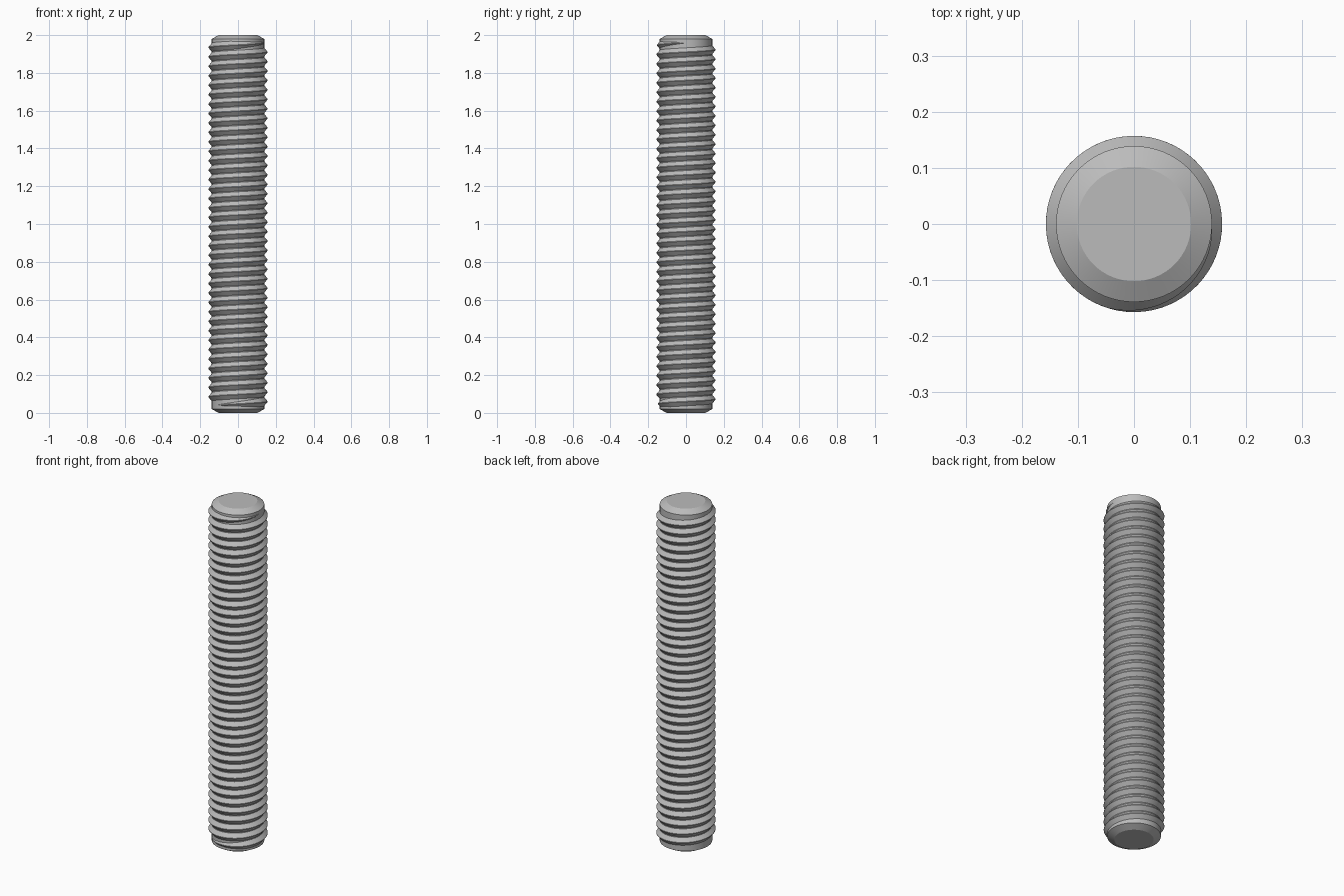
import bpy, bmesh, math

cube = bpy.data.objects.get("Cube")
if cube:
    bpy.data.objects.remove(cube)

HEIGHT, CORE, CREST, PITCH = 2.0, 0.139, 0.157, 0.05
SEGMENTS = 64

steel = bpy.data.materials.new("grey steel")
steel.use_nodes = True
steel.diffuse_color = (0.5, 0.5, 0.5, 1)
steel.node_tree.nodes["Principled BSDF"].inputs["Base Color"].default_value = (0.5, 0.5, 0.5, 1)


def make_object(name, bm, angle):
    bmesh.ops.recalc_face_normals(bm, faces=bm.faces)
    mesh = bpy.data.meshes.new(name)
    bm.to_mesh(mesh)
    bm.free()
    mesh.materials.append(steel)
    ob = bpy.data.objects.new(name, mesh)
    bpy.context.collection.objects.link(ob)
    bpy.ops.object.select_all(action="DESELECT")
    ob.select_set(True)
    bpy.context.view_layer.objects.active = ob
    bpy.ops.object.shade_smooth_by_angle(angle=math.radians(angle))
    return ob


def ring_point(radius, angle, z):
    return (radius * math.cos(angle), radius * math.sin(angle), z)


# Core rod with a shallow chamfer at both ends
bm = bmesh.new()
profile = [(0.102, 0), (CORE, 0.02), (CORE, HEIGHT - 0.02), (0.102, HEIGHT)]
rings = [[bm.verts.new(ring_point(r, math.tau * i / SEGMENTS, z)) for i in range(SEGMENTS)]
         for r, z in profile]
for low, high in zip(rings, rings[1:]):
    for i in range(SEGMENTS):
        j = (i + 1) % SEGMENTS
        bm.faces.new((low[i], low[j], high[j], high[i]))
bm.faces.new(rings[0])
bm.faces.new(rings[-1])
make_object("core_rod", bm, 25)

# Right-handed thread ridge that fades into the core at both ends
bm = bmesh.new()
z_start, z_end = 0.04, HEIGHT - 0.04
turns = (z_end - z_start) / PITCH
steps = round(turns * SEGMENTS)
fade = 0.3
sections = []
for s in range(steps + 1):
    turn = turns * s / steps
    # The upper end of the ridge finishes on the +x side
    angle = math.tau * (turn - turns)
    grow = min(1, turn / fade, (turns - turn) / fade)
    z = z_start + turn * PITCH
    half = PITCH * (0.04 + 0.44 * grow)
    flat = PITCH * 0.03
    crest = CORE + (CREST - CORE) * grow
    section = [(CORE - 0.001, -half), (crest, -flat), (crest, flat), (CORE - 0.001, half)]
    sections.append([bm.verts.new(ring_point(r, angle, z + dz)) for r, dz in section])
for a, b in zip(sections, sections[1:]):
    for k in range(3):
        bm.faces.new((a[k], b[k], b[k + 1], a[k + 1]))
bm.faces.new(sections[0])
bm.faces.new(sections[-1])
make_object("thread_ridge", bm, 30)
